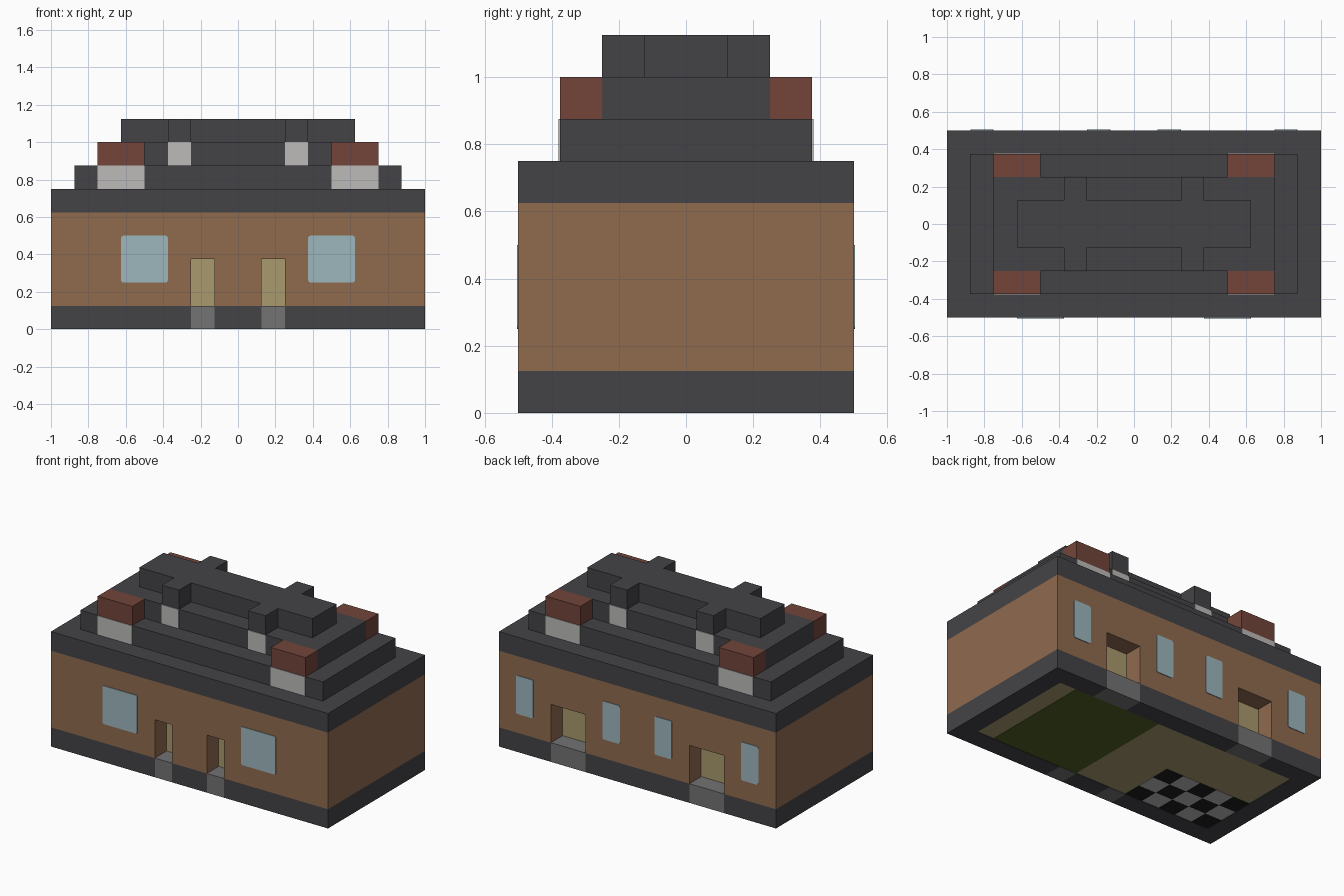
import bpy
import bmesh
from mathutils import Vector

if "Cube" in bpy.data.objects:
    bpy.data.objects.remove(bpy.data.objects["Cube"], do_unlink=True)


def material(name, hex_code):
    def linear(c):
        return c / 12.92 if c <= 0.04045 else ((c + 0.055) / 1.055) ** 2.4
    rgb = [linear(int(hex_code[i:i + 2], 16) / 255) for i in (0, 2, 4)]
    mat = bpy.data.materials.new(name)
    mat.use_nodes = True
    mat.diffuse_color = (*rgb, 1)
    bsdf = mat.node_tree.nodes["Principled BSDF"]
    bsdf.inputs["Base Color"].default_value = (*rgb, 1)
    bsdf.inputs["Roughness"].default_value = 0.9
    return mat


slate = material("dark_slate", "444347")
brown = material("brown_wall", "906B4F")
tan = material("tan_wood", "A99B6D")
glass = material("pale_blue_glass", "9DB7BE")
stone = material("grey_stone", "737373")
pale = material("light_grey", "BCBBBA")
brick = material("red_brick", "73453A")
green = material("green_carpet", "516026")
black = material("black_tile", "1E1E1E")

U = 1 / 8     # building module
THIN = 0.004  # plate thickness
ROUND = 0.012  # small corner radius


def box(name, x, y, z, mat, round_axis=None):
    """Box from (min, max) pairs; edges along round_axis may be rounded."""
    lo, hi = (Vector(p) for p in zip(*(sorted(r) for r in (x, y, z))))
    bm = bmesh.new()
    bmesh.ops.create_cube(bm, size=1)
    for v in bm.verts:
        v.co = Vector((lo[i] + (v.co[i] + 0.5) * (hi[i] - lo[i]) for i in range(3)))
    if round_axis is not None:
        edges = [e for e in bm.edges
                 if abs((e.verts[0].co - e.verts[1].co).normalized()[round_axis]) > 0.9]
        bmesh.ops.bevel(bm, geom=edges, offset=ROUND, segments=3,
                        profile=0.5, affect='EDGES')
    mesh = bpy.data.meshes.new(name)
    bm.to_mesh(mesh)
    bm.free()
    mesh.materials.append(mat)
    obj = bpy.data.objects.new(name, mesh)
    bpy.context.collection.objects.link(obj)
    return obj


def tier(name, half_x, half_y, z0, z1, mat):
    return box(name, (-half_x * U, half_x * U), (-half_y * U, half_y * U),
               (z0 * U, z1 * U), mat)


def cut(target, cutter):
    mod = target.modifiers.new("cut", 'BOOLEAN')
    mod.operation = 'DIFFERENCE'
    mod.solver = 'EXACT'
    mod.object = cutter
    bpy.context.view_layer.objects.active = target
    bpy.ops.object.modifier_apply(modifier=mod.name)
    bpy.data.objects.remove(cutter, do_unlink=True)


# Stepped body
base = tier("base", 8, 4, 0, 1, slate)
walls = tier("walls", 8, 4, 1, 5, brown)
tier("roof_slab", 8, 4, 5, 6, slate)
tier("roof_step", 7, 3, 6, 7, slate)
tier("upper_roof", 6, 2, 7, 8, slate)
tier("roof_ridge", 5, 1, 8, 9, slate)

# Recessed doorways: side is -1 at the front and 1 at the back
doors = {-1: (1, 2), 1: (3, 5)}
for side, (a, b) in doors.items():
    end = "front" if side < 0 else "back"
    for flip, hand in ((-1, "right"), (1, "left")):
        x = (flip * a * U, flip * b * U)
        tag = f"{end}_{hand}"
        outer, inner = side * 4 * U, side * 3 * U
        cut(walls, box("cutter", x, (inner, side * 5 * U), (0, 3 * U), brown))
        cut(base, box("cutter", x, (inner, side * 5 * U), (-U, 2 * U), slate))
        box(f"{tag}_doorstep", x, (inner, outer), (0, U), stone)
        box(f"{tag}_door", x, (inner, inner + side * THIN), (U, 3 * U), tan)

# Window panes
windows = {-1: ((3, 5),), 1: ((1, 2), (6, 7))}
for side, spans in windows.items():
    for a, b in spans:
        for flip in (-1, 1):
            face = side * 4 * U
            box("front_window" if side < 0 else "back_window",
                (flip * a * U, flip * b * U), (face, face + side * THIN),
                (2 * U, 4 * U), glass, round_axis=1)

# Roof trim, mirrored to all four corners
for sx in (-1, 1):
    for sy in (-1, 1):
        wide, narrow = (sx * 4 * U, sx * 6 * U), (sx * 2 * U, sx * 3 * U)
        box("corner_brick", wide, (sy * 2 * U, sy * 3 * U), (7 * U, 8 * U), brick)
        box("corner_panel", wide, (sy * 3 * U, sy * (3 * U + THIN)), (6 * U, 7 * U), pale)
        box("ridge_arm", narrow, (sy * U, sy * 2 * U), (8 * U, 9 * U), slate)
        box("arm_panel", narrow, (sy * 2 * U, sy * (2 * U + THIN)), (7 * U, 8 * U), pale)

# Inlaid underside floor with a carpet and chequered tiles
inlay_x, inlay_y = (-7 * U, 7 * U), (-3 * U, 3 * U)
cut(base, box("cutter", inlay_x, inlay_y, (-U, 2 * THIN), slate, round_axis=2))
box("floor", inlay_x, inlay_y, (THIN, 2 * THIN), tan, round_axis=2)
box("carpet", (U, 6 * U), inlay_y, (THIN / 2, THIN), green)
for i in range(5):
    for j in range(3):
        box("floor_tile", ((-2 - i) * U, (-3 - i) * U), ((j - 3) * U, (j - 2) * U),
            (THIN / 2, THIN), pale if (i + j) % 2 else black)
